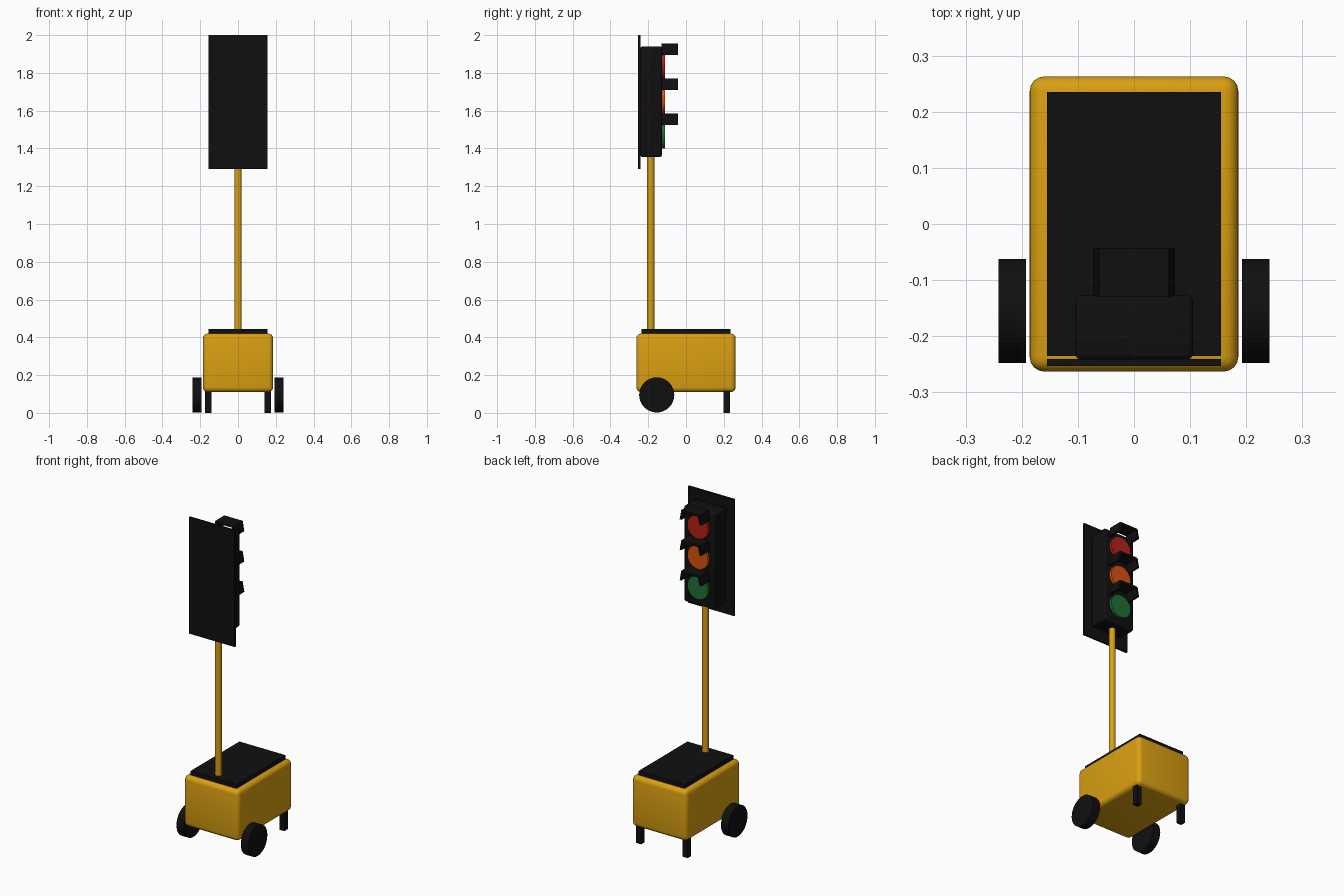
import bpy, bmesh, math
from mathutils import Matrix

cube = bpy.data.objects.get("Cube")
if cube:
    bpy.data.objects.remove(cube, do_unlink=True)


def material(name, rgb):
    m = bpy.data.materials.new(name)
    m.use_nodes = True
    m.diffuse_color = (*rgb, 1)
    bsdf = next(n for n in m.node_tree.nodes if n.type == 'BSDF_PRINCIPLED')
    bsdf.inputs["Base Color"].default_value = (*rgb, 1)
    return m


yellow = material("signal yellow", (0.70, 0.35, 0.006))
black = material("matt black", (0.005, 0.005, 0.005))
red = material("lamp red", (0.45, 0.016, 0.007))
orange = material("lamp orange", (0.70, 0.085, 0.005))
green = material("lamp green", (0.014, 0.16, 0.036))


def finish(name, bm, mat, smooth=False):
    bmesh.ops.recalc_face_normals(bm, faces=bm.faces)
    mesh = bpy.data.meshes.new(name)
    bm.to_mesh(mesh)
    bm.free()
    mesh.materials.append(mat)
    ob = bpy.data.objects.new(name, mesh)
    bpy.context.collection.objects.link(ob)
    if smooth:
        bpy.ops.object.select_all(action='DESELECT')
        ob.select_set(True)
        bpy.context.view_layer.objects.active = ob
        bpy.ops.object.shade_smooth_by_angle(angle=math.radians(35))
    return ob


def box(name, x, y, z, mat, bevel=0):
    """Box from (low, high) ranges, with optional rounded edges."""
    bm = bmesh.new()
    size = [r[1] - r[0] for r in (x, y, z)]
    mid = [sum(r) / 2 for r in (x, y, z)]
    bmesh.ops.create_cube(bm, size=1, matrix=Matrix.Translation(mid) @ Matrix.Diagonal((*size, 1)))
    if bevel:
        bmesh.ops.bevel(bm, geom=bm.edges[:], offset=bevel, segments=4, profile=0.5, affect='EDGES')
    return finish(name, bm, mat, bool(bevel))


def cylinder(name, centre, radius, depth, axis, mat, sides=32, smooth=True):
    bm = bmesh.new()
    turn = {'X': Matrix.Rotation(math.pi / 2, 4, 'Y'),
            'Y': Matrix.Rotation(math.pi / 2, 4, 'X'),
            'Z': Matrix.Identity(4)}[axis]
    bmesh.ops.create_cone(bm, cap_ends=True, segments=sides, radius1=radius, radius2=radius,
                          depth=depth, matrix=Matrix.Translation(centre) @ turn)
    return finish(name, bm, mat, smooth)


def hood(name, top):
    """Flared three-sided channel running out over a lamp."""
    low = top - 0.06
    half = [(0.073, low), (0.062, top)]
    inner = [(0.050, top - 0.012), (0.061, low)]
    outline = half + [(-x, z) for x, z in reversed(half)]
    outline += [(-x, z) for x, z in reversed(inner)] + inner
    bm = bmesh.new()
    face = bm.faces.new([bm.verts.new((x, -0.13, z)) for x, z in outline])
    new = bmesh.ops.extrude_face_region(bm, geom=[face])["geom"]
    bmesh.ops.translate(bm, vec=(0, 0.087, 0),
                        verts=[v for v in new if isinstance(v, bmesh.types.BMVert)])
    return finish(name, bm, black)


# Trolley
box("battery_case", (-0.186, 0.186), (-0.263, 0.263), (0.11, 0.42), yellow, 0.026)
box("case_lid", (-0.155, 0.155), (-0.235, 0.235), (0.41, 0.445), black)
for side, s in (("left", 1), ("right", -1)):
    cylinder(f"{side}_wheel", (s * 0.217, -0.155, 0.095), 0.093, 0.049, 'X', black)
    box(f"{side}_leg", sorted((s * 0.14, s * 0.174)), (0.198, 0.232), (0, 0.13), black)

# Mast and signal head
cylinder("mast", (0, -0.187, 0.90), 0.019, 0.94, 'Z', yellow, 12, False)
box("backing_board", (-0.155, 0.155), (-0.253, -0.241), (1.29, 2.0), black)
box("signal_housing", (-0.105, 0.105), (-0.242, -0.127), (1.355, 1.94), black, 0.012)

# Lamps with hoods, from the bottom up
for i, (name, mat) in enumerate((("green", green), ("orange", orange), ("red", red))):
    z = 1.47 + 0.185 * i
    cylinder(f"{name}_lamp", (0, -0.122, z), 0.07, 0.02, 'Y', mat)
    hood(f"{name}_lamp_hood", z + 0.115)
